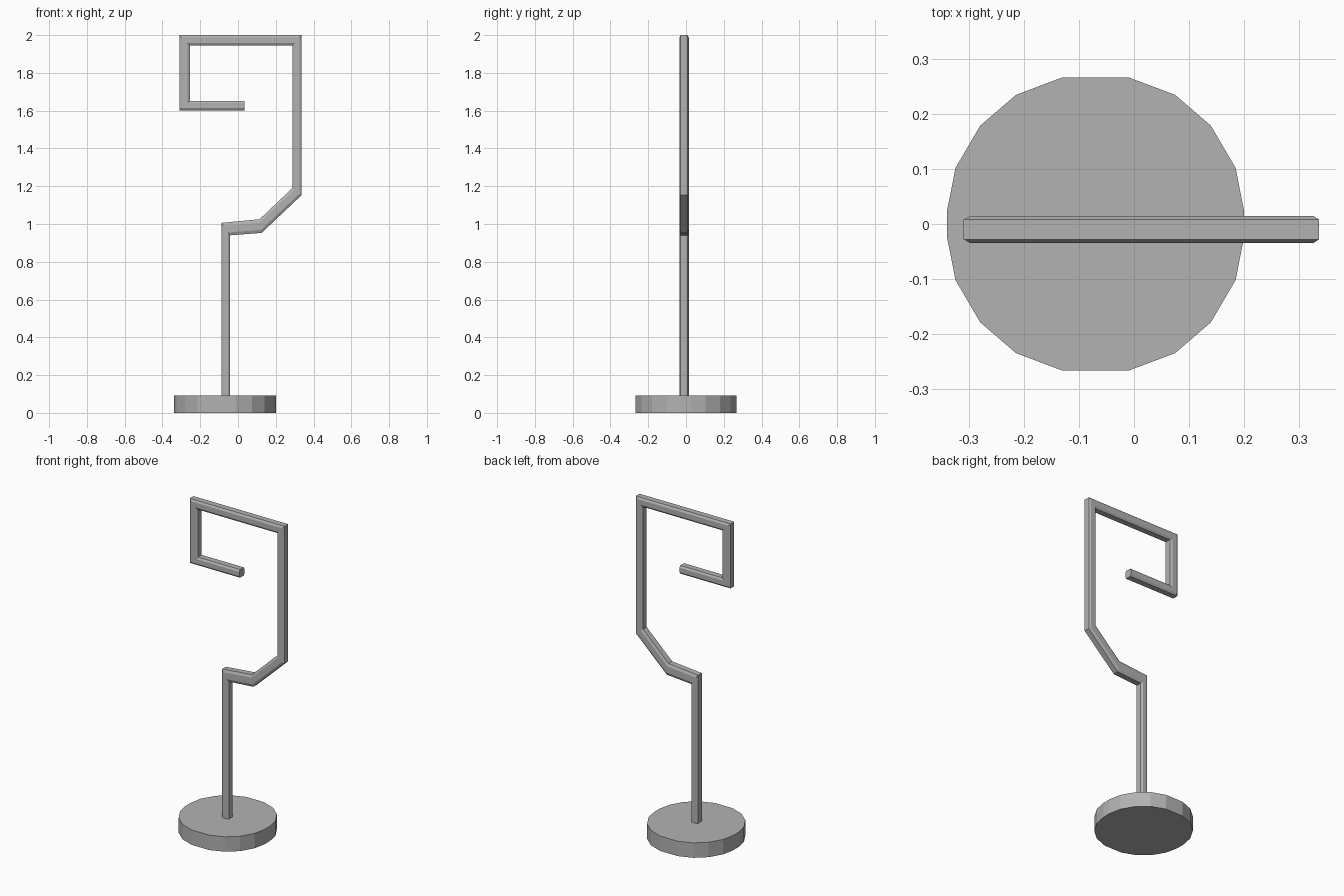
import bpy
import bmesh

cube = bpy.data.objects.get("Cube")
if cube:
    bpy.data.objects.remove(cube, do_unlink=True)

# One plain grey for the whole stand
GREY = (0.45, 0.45, 0.45, 1.0)
grey = bpy.data.materials.new("plain grey")
grey.use_nodes = True
grey.diffuse_color = GREY
grey.node_tree.nodes["Principled BSDF"].inputs["Base Color"].default_value = GREY


def loft(name, rings):
    """Join a list of equal-length rings into a closed, flat-shaded solid."""
    bm = bmesh.new()
    loops = [[bm.verts.new(p) for p in ring] for ring in rings]
    n = len(loops[0])
    for a, b in zip(loops, loops[1:]):
        for i in range(n):
            j = (i + 1) % n
            bm.faces.new((a[i], a[j], b[j], b[i]))
    bm.faces.new(loops[0])
    bm.faces.new(loops[-1])
    bmesh.ops.recalc_face_normals(bm, faces=bm.faces)
    mesh = bpy.data.meshes.new(name)
    bm.to_mesh(mesh)
    bm.free()
    mesh.materials.append(grey)
    obj = bpy.data.objects.new(name, mesh)
    bpy.context.collection.objects.link(obj)
    return obj


# Round base: a hand-cut disc, one quarter mirrored to twenty sides
BASE_X, BASE_TOP = -0.07, 0.092
quarter = [(0.27, 0.026), (0.255, 0.102), (0.21, 0.179), (0.145, 0.235), (0.06, 0.267)]
half = quarter + [(-x, y) for x, y in reversed(quarter)]
outline = half + [(-x, -y) for x, y in half]
loft("base", [[(BASE_X + x, y, z) for x, y in outline] for z in (0, BASE_TOP)])

# Bent rod: mitred stations given as (left-hand edge, right-hand edge) in x, z
stations = [
    ((-0.088, 0.085), (-0.042, 0.085)),
    ((-0.088, 1.006), (-0.042, 0.94)),
    ((0.114, 1.025), (0.125, 0.953)),
    ((0.288, 1.19), (0.337, 1.153)),
    ((0.288, 1.946), (0.337, 2.0)),
    ((-0.255, 1.946), (-0.31, 2.0)),
    ((-0.255, 1.652), (-0.31, 1.602)),
    ((0.034, 1.652), (0.034, 1.602)),
]
ROD_Y, HALF_Y = -0.01, 0.025
# Chamfered square section, in half-widths across and in depth
corner = [(1, 0.72), (0.55, 1)]
side = corner + [(-u, v) for u, v in reversed(corner)]
section = side + [(-u, -v) for u, v in side]
rings = []
for (lx, lz), (rx, rz) in stations:
    cx, cz, dx, dz = (lx + rx) / 2, (lz + rz) / 2, (rx - lx) / 2, (rz - lz) / 2
    rings.append([(cx + u * dx, ROD_Y + v * HALF_Y, cz + u * dz) for u, v in section])
loft("bent_rod", rings)
